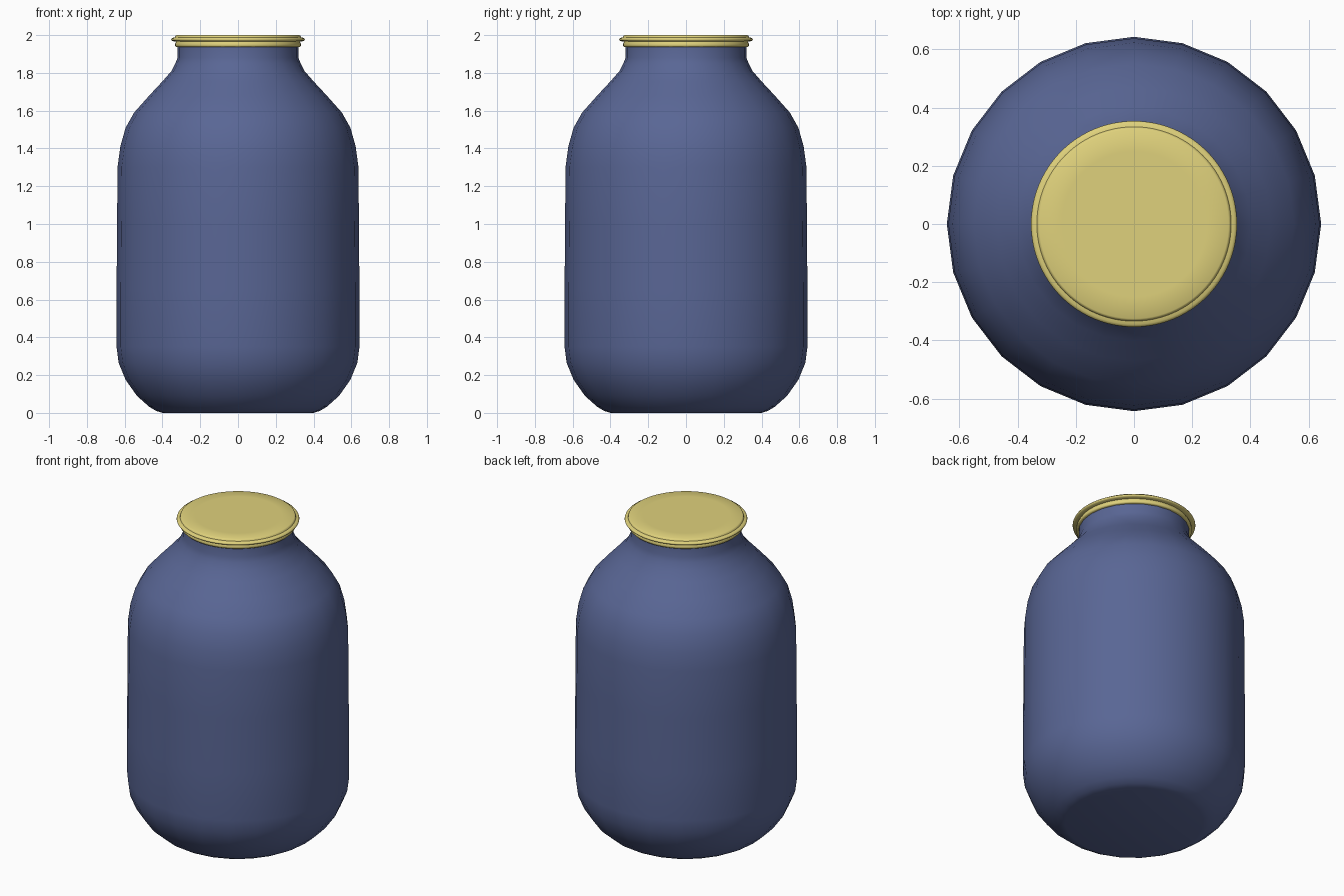
import bpy, bmesh, math

if "Cube" in bpy.data.objects:
    bpy.data.objects.remove(bpy.data.objects["Cube"])


def material(name, rgb):
    m = bpy.data.materials.new(name)
    m.diffuse_color = (*rgb, 1.0)
    m.use_nodes = True
    m.node_tree.nodes["Principled BSDF"].inputs["Base Color"].default_value = m.diffuse_color
    return m


def lathe(name, profile, sides, mat, angle):
    """Revolve (radius, z) points round z; radius 0 makes a pole."""
    bm = bmesh.new()
    rings = []
    for r, z in profile:
        if r == 0:
            rings.append([bm.verts.new((0, 0, z))] * sides)
        else:
            rings.append([bm.verts.new((r * math.cos(2 * math.pi * i / sides),
                                        r * math.sin(2 * math.pi * i / sides), z))
                          for i in range(sides)])
    for a, b in zip(rings, rings[1:]):
        for i in range(sides):
            j = (i + 1) % sides
            corners = list(dict.fromkeys((a[i], a[j], b[j], b[i])))
            bm.faces.new(corners)
    bmesh.ops.recalc_face_normals(bm, faces=bm.faces)
    mesh = bpy.data.meshes.new(name)
    bm.to_mesh(mesh)
    bm.free()
    mesh.materials.append(mat)
    ob = bpy.data.objects.new(name, mesh)
    bpy.context.collection.objects.link(ob)
    bpy.context.view_layer.objects.active = ob
    ob.select_set(True)
    bpy.ops.object.shade_smooth_by_angle(angle=math.radians(angle))
    ob.select_set(False)
    return ob


blue = material("blue glass", (0.10, 0.133, 0.30))
yellow = material("pale yellow metal", (0.74, 0.64, 0.20))

# Jar body: flat base, rounded foot, straight wall, shoulder and neck
lathe("jar", [(0, 0), (0.40, 0), (0.432, 0.01), (0.47, 0.032), (0.535, 0.09),
              (0.595, 0.175), (0.632, 0.265), (0.643, 0.35), (0.643, 0.65),
              (0.64, 1.0), (0.638, 1.30), (0.623, 1.41), (0.595, 1.51),
              (0.55, 1.59), (0.47, 1.68), (0.40, 1.755), (0.352, 1.81),
              (0.332, 1.85), (0.32, 1.88), (0.32, 1.965), (0, 1.965)],
      24, blue, 40)

# Lid: lower rolled bead, groove, thin flange and raised flat top
lathe("lid", [(0.312, 1.937), (0.328, 1.937), (0.333, 1.942), (0.333, 1.953),
              (0.329, 1.962), (0.328, 1.966), (0.345, 1.968), (0.352, 1.972),
              (0.354, 1.977), (0.352, 1.982), (0.345, 1.986), (0.334, 1.988),
              (0.331, 1.996), (0.325, 2.0), (0.25, 2.0), (0, 2.0)],
      96, yellow, 50)
